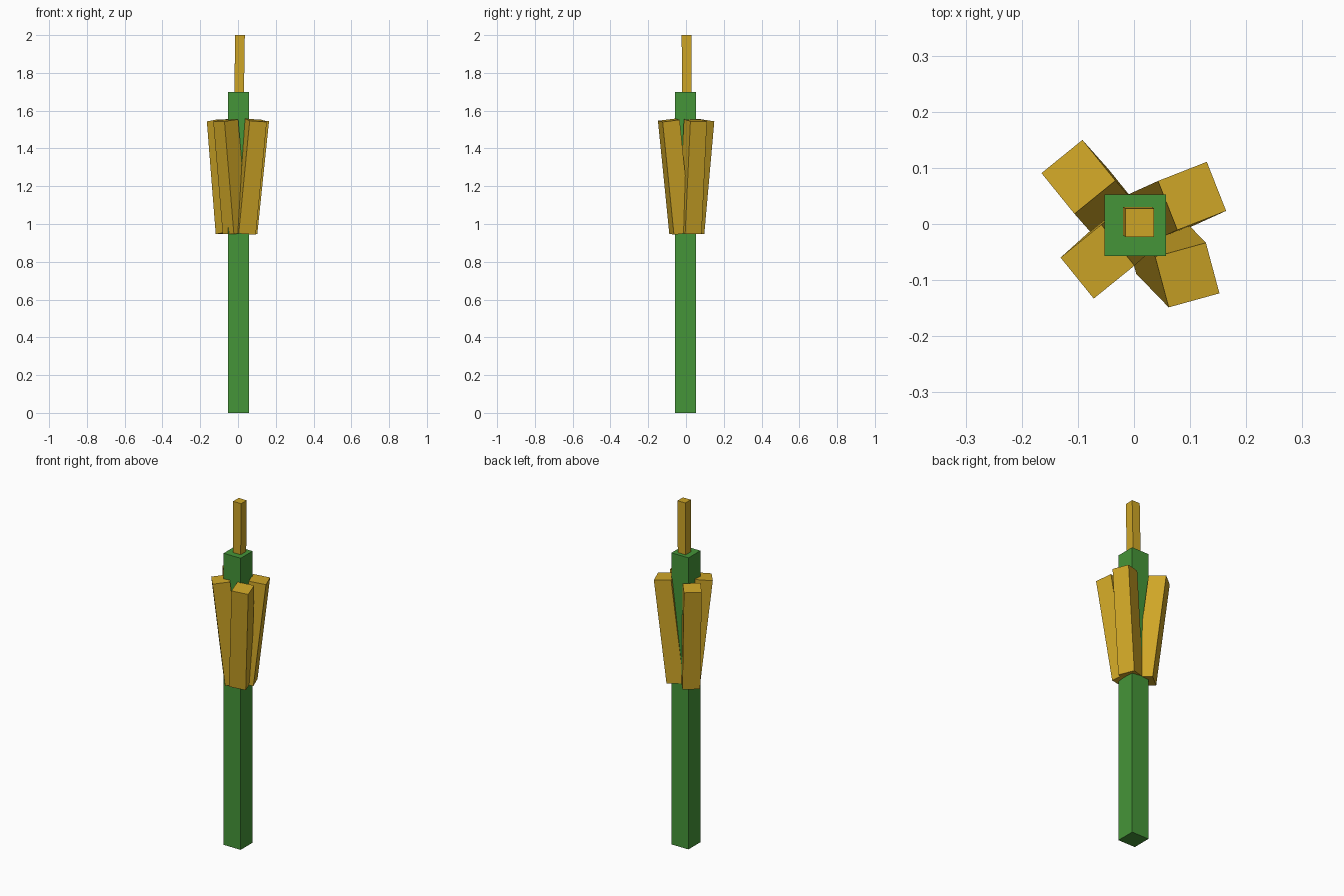
import bpy
from math import radians, cos, sin
from mathutils import Vector, Matrix

if "Cube" in bpy.data.objects:
    bpy.data.objects.remove(bpy.data.objects["Cube"])


def material(name, rgb):
    m = bpy.data.materials.new(name)
    m.diffuse_color = (*rgb, 1)
    m.use_nodes = True
    m.node_tree.nodes["Principled BSDF"].inputs["Base Color"].default_value = m.diffuse_color
    return m


green = material("stalk_green", (0.06, 0.30, 0.04))
gold = material("ear_gold", (0.62, 0.38, 0.02))


def bar(name, bottom, top, width, angle, mat):
    """Square bar between two points; angle is the turn of its sides."""
    a, b = Vector(bottom), Vector(top)
    z = (b - a).normalized()
    x = Vector((cos(radians(angle)), sin(radians(angle)), 0))
    x = (x - z * x.dot(z)).normalized()
    y = z.cross(x)
    rot = Matrix((x, y, z)).transposed().to_4x4()
    bpy.ops.mesh.primitive_cube_add(size=1)
    ob = bpy.context.object
    ob.name = name
    ob.data.transform(Matrix.Diagonal((width, width, (b - a).length, 1)))
    ob.matrix_world = Matrix.Translation((a + b) / 2) @ rot
    ob.data.materials.append(mat)
    return ob


# Upright stalk and the slightly leaning tassel on top
bar("stalk", (0.002, -0.002, 0), (0.002, -0.002, 1.7), 0.11, 0, green)
bar("tassel", (0.006, 0.005, 1.69), (0.0105, 0.0025, 2.0), 0.051, 0, gold)

# Ears leaning outward: top centre, inward shift of the base, turn of the sides
ears = [
    ((-0.099, 0.084), (0.047, -0.053), 39),
    ((0.1035, 0.050), (-0.062, -0.028), 21.5),
    ((0.095, -0.091), (-0.058, 0.060), 15),
    ((-0.065, -0.067), (0.050, 0.045), 39),
]
for i, ((x, y), (dx, dy), turn) in enumerate(ears, 1):
    bar(f"ear_{i}", (x + dx, y + dy, 0.952), (x, y, 1.549), 0.094, turn, gold)
